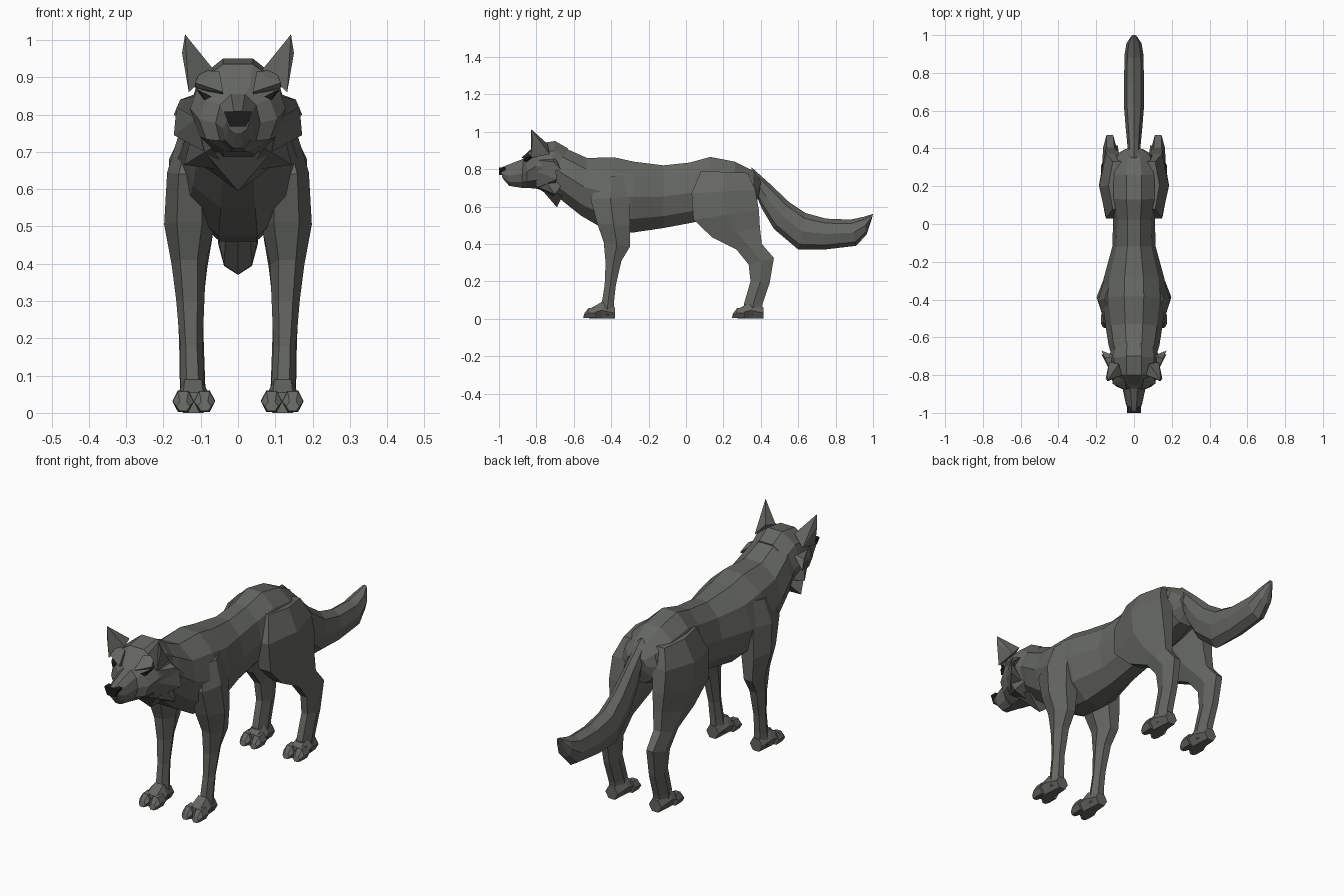
import bpy, bmesh
from math import sin, cos, pi


def material(name, c):
    m = bpy.data.materials.new(name)
    m.diffuse_color = (*c, 1)
    return m


FUR = material("fur", (0.13, 0.135, 0.12))
BLACK = material("black", (0.012, 0.012, 0.012))


def finish(name, bm, mat, mirror):
    bmesh.ops.recalc_face_normals(bm, faces=bm.faces)
    me = bpy.data.meshes.new(name)
    bm.to_mesh(me)
    bm.free()
    me.materials.append(mat)
    ob = bpy.data.objects.new(name, me)
    bpy.context.collection.objects.link(ob)
    if mirror:
        mod = ob.modifiers.new("mirror", 'MIRROR')
        mod.use_mirror_merge = False
    return ob


def loft(name, rings, n=10, flat=True, xc=0.0, mirror=False, mat=FUR):
    """Skin through rings: (yA, zA, yB, zB, half width[, x centre])."""
    bm = bmesh.new()
    off = pi / n if flat else 0
    k = 1 / cos(off)
    loops = []
    for r in rings:
        ya, za, yb, zb, hw = r[:5]
        x0 = r[5] if len(r) > 5 else xc
        loop = []
        for i in range(n):
            a = off + 2 * pi * i / n
            c = cos(a) * k / 2
            loop.append(bm.verts.new((x0 + hw * sin(a),
                                      (ya + yb) / 2 + (ya - yb) * c,
                                      (za + zb) / 2 + (za - zb) * c)))
        loops.append(loop)
    for p, q in zip(loops, loops[1:]):
        for i in range(n):
            j = (i + 1) % n
            bm.faces.new((p[i], p[j], q[j], q[i]))
    bm.faces.new(loops[0])
    bm.faces.new(loops[-1])
    return finish(name, bm, mat, mirror)


def hull(name, pts, mirror=True, mat=FUR):
    bm = bmesh.new()
    for p in pts:
        bm.verts.new(p)
    res = bmesh.ops.convex_hull(bm, input=bm.verts)
    bmesh.ops.delete(bm, geom=[v for v in bm.verts if not v.link_faces], context='VERTS')
    return finish(name, bm, mat, mirror)


# Torso and neck
loft("torso", [
    (-.72, .94, -.74, .70, .11), (-.62, .90, -.66, .63, .135),
    (-.53, .86, -.56, .55, .15), (-.38, .862, -.43, .475, .168),
    (-.28, .84, -.29, .46, .16), (-.12, .82, -.12, .485, .115),
    (.02, .835, .04, .515, .11), (.13, .865, .14, .54, .13),
    (.26, .84, .27, .57, .13), (.36, .79, .37, .60, .10),
    (.40, .74, .39, .66, .05)])

# Head and muzzle
loft("head", [
    (-.995, .805, -.98, .75, .03), (-.96, .82, -.945, .71, .043),
    (-.87, .855, -.88, .70, .06), (-.85, .875, -.85, .70, .105),
    (-.80, .935, -.80, .695, .128), (-.70, .95, -.74, .68, .13),
    (-.63, .91, -.68, .64, .12)])
hull("nose", [(x, y, z) for x, z in ((.038, .808), (.022, .768))
              for y in (-1.0, -.965)] +
     [(-x, y, z) for x, z in ((.038, .808), (.022, .768)) for y in (-1.0, -.965)],
     False, BLACK)
hull("eyes", [(.07, -.87, .848), (.10, -.855, .862), (.112, -.825, .868),
              (.09, -.862, .838), (.08, -.82, .85)], True, BLACK)
hull("brows", [(.04, -.88, .86), (.115, -.845, .885), (.115, -.83, .872),
               (.05, -.82, .915), (.10, -.80, .92), (.04, -.84, .85)])

# Ears
hull("ears", [(.065, -.80, .92), (.132, -.83, .86), (.132, -.73, .88),
              (.08, -.74, .935), (.15, -.82, .965), (.142, -.83, 1.015)])

# Cheek and throat fur tufts
hull("cheek_fur_upper", [(.11, -.81, .85), (.11, -.79, .75), (.10, -.70, .86),
                         (.155, -.71, .84), (.172, -.67, .80)])
hull("cheek_fur_lower", [(.11, -.81, .79), (.09, -.80, .70), (.09, -.70, .72),
                         (.165, -.70, .82), (.172, -.69, .745)])
hull("throat_fur_side", [(.07, -.81, .71), (.12, -.77, .76), (.10, -.66, .72),
                         (.145, -.70, .665), (.03, -.72, .65)])
hull("throat_fur", [(-.09, -.78, .70), (.09, -.78, .70), (-.09, -.66, .66),
                    (.09, -.66, .66), (0, -.69, .595)], False)

# Front legs
loft("front_legs", [
    (-.46, .75, -.33, .77, .045, .11), (-.51, .64, -.30, .65, .062, .128),
    (-.475, .51, -.30, .50, .068, .13), (-.44, .41, -.30, .385, .046, .132),
    (-.43, .30, -.345, .31, .038, .128), (-.435, .18, -.375, .18, .030, .125),
    (-.45, .085, -.385, .09, .032, .122), (-.46, .02, -.385, .02, .036, .12)],
    n=6, mirror=True)

# Hind legs
loft("hind_legs", [
    (.08, .79, .33, .78, .045, .09), (.03, .67, .37, .69, .075, .11),
    (.04, .53, .39, .58, .064, .12), (.14, .435, .395, .49, .050, .12),
    (.27, .37, .405, .40, .042, .125), (.335, .29, .47, .325, .036, .128),
    (.345, .20, .447, .19, .033, .125), (.31, .08, .41, .08, .034, .122),
    (.315, .02, .40, .02, .036, .12)], n=6, mirror=True)

# Paws: a wide pad with two toes on each foot
for name, dy in (("front", 0), ("hind", .795)):
    loft(name + "_paws", [(-.38 + dy, .06, -.38 + dy, 0, .034),
                          (-.45 + dy, .09, -.45 + dy, 0, .045),
                          (-.51 + dy, .055, -.52 + dy, 0, .054)],
         n=6, xc=.12, mirror=True)
    for side, x in (("inner", .09), ("outer", .147)):
        loft(f"{name}_{side}_toes", [(-.48 + dy, .06, -.48 + dy, .003, .029),
                                     (-.52 + dy, .058, -.53 + dy, .003, .028),
                                     (-.543 + dy, .03, -.55 + dy, .005, .018)],
             n=6, xc=x, mirror=True)

# Tail
loft("tail", [
    (.35, .81, .36, .70, .03), (.45, .72, .405, .59, .036),
    (.55, .625, .47, .48, .044), (.64, .565, .60, .37, .053),
    (.75, .535, .74, .37, .053), (.88, .53, .91, .39, .05),
    (.95, .545, .965, .45, .04), (1.0, .56, .995, .54, .012)], n=8, flat=False)
